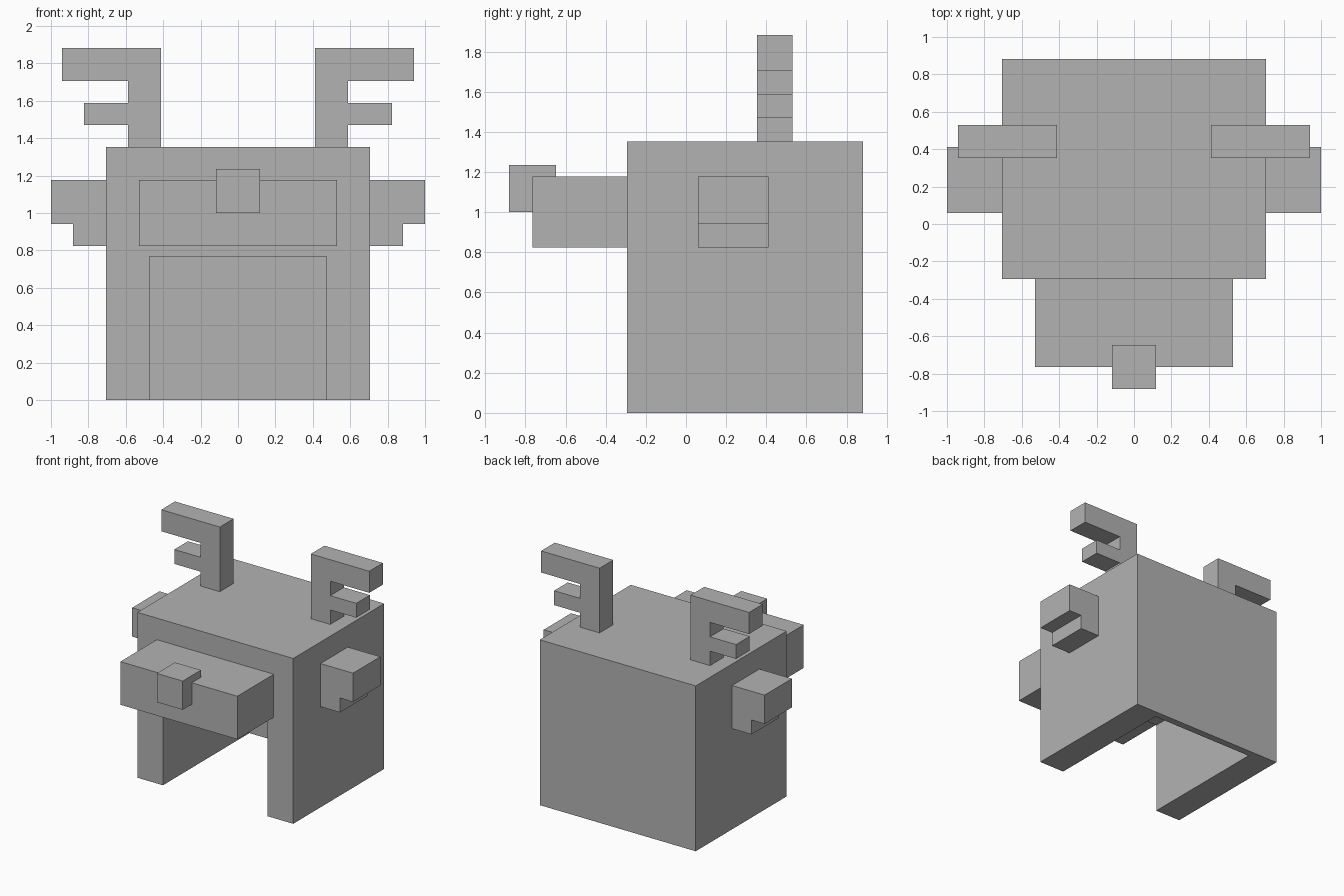
import bpy
import bmesh

if "Cube" in bpy.data.objects:
    bpy.data.objects.remove(bpy.data.objects["Cube"], do_unlink=True)

U = 1 / 17  # block grid: all sizes below are whole or half grid steps

grey = bpy.data.materials.new("plain grey")
grey.use_nodes = True
colour = (0.45, 0.45, 0.45, 1)
grey.diffuse_color = colour
grey.node_tree.nodes["Principled BSDF"].inputs["Base Color"].default_value = colour


def prism(name, outline, y0, y1):
    """Extrude an x-z outline from y0 to y1."""
    bm = bmesh.new()
    face = bm.faces.new([bm.verts.new((x * U, y0 * U, z * U)) for x, z in outline])
    grown = bmesh.ops.extrude_face_region(bm, geom=[face])["geom"]
    moved = [v for v in grown if isinstance(v, bmesh.types.BMVert)]
    bmesh.ops.translate(bm, verts=moved, vec=(0, (y1 - y0) * U, 0))
    bmesh.ops.recalc_face_normals(bm, faces=bm.faces)
    mesh = bpy.data.meshes.new(name)
    bm.to_mesh(mesh)
    bm.free()
    mesh.materials.append(grey)
    obj = bpy.data.objects.new(name, mesh)
    bpy.context.collection.objects.link(obj)
    return obj


def block(name, half, z0, z1, y0, y1):
    """Box centred on x = 0."""
    return prism(name, [(-half, z0), (half, z0), (half, z1), (-half, z1)], y0, y1)


# Head, hollowed from the front and below, with a thin back wall
head = block("head", 12, 0, 23, -5, 15)
hollow = block("head_hollow_cutter", 8.05, -2, 13.05, -7, 14)
hollow.hide_render = True
hollow.hide_set(True)
cut = head.modifiers.new("hollow", 'BOOLEAN')
cut.operation = 'DIFFERENCE'
cut.solver = 'EXACT'
cut.object = hollow
bpy.context.view_layer.objects.active = head
bpy.ops.object.modifier_apply(modifier=cut.name)
bpy.data.objects.remove(hollow, do_unlink=True)

# Muzzle and nose
block("snout", 9, 14, 20, -13, -5)
block("nose", 2, 17, 21, -15, -11)

# Stepped ears and two-pronged antlers on both sides
ear = [(12, 14), (15, 14), (15, 16), (17, 16), (17, 20), (12, 20)]
antler = [(7, 23), (10, 23), (10, 25), (14, 25), (14, 27),
          (10, 27), (10, 29), (16, 29), (16, 32), (7, 32)]
for side, sign in (("left", 1), ("right", -1)):
    prism(side + "_ear", [(sign * x, z) for x, z in ear], 1, 7)
    prism(side + "_antler", [(sign * x, z) for x, z in antler], 6, 9)
